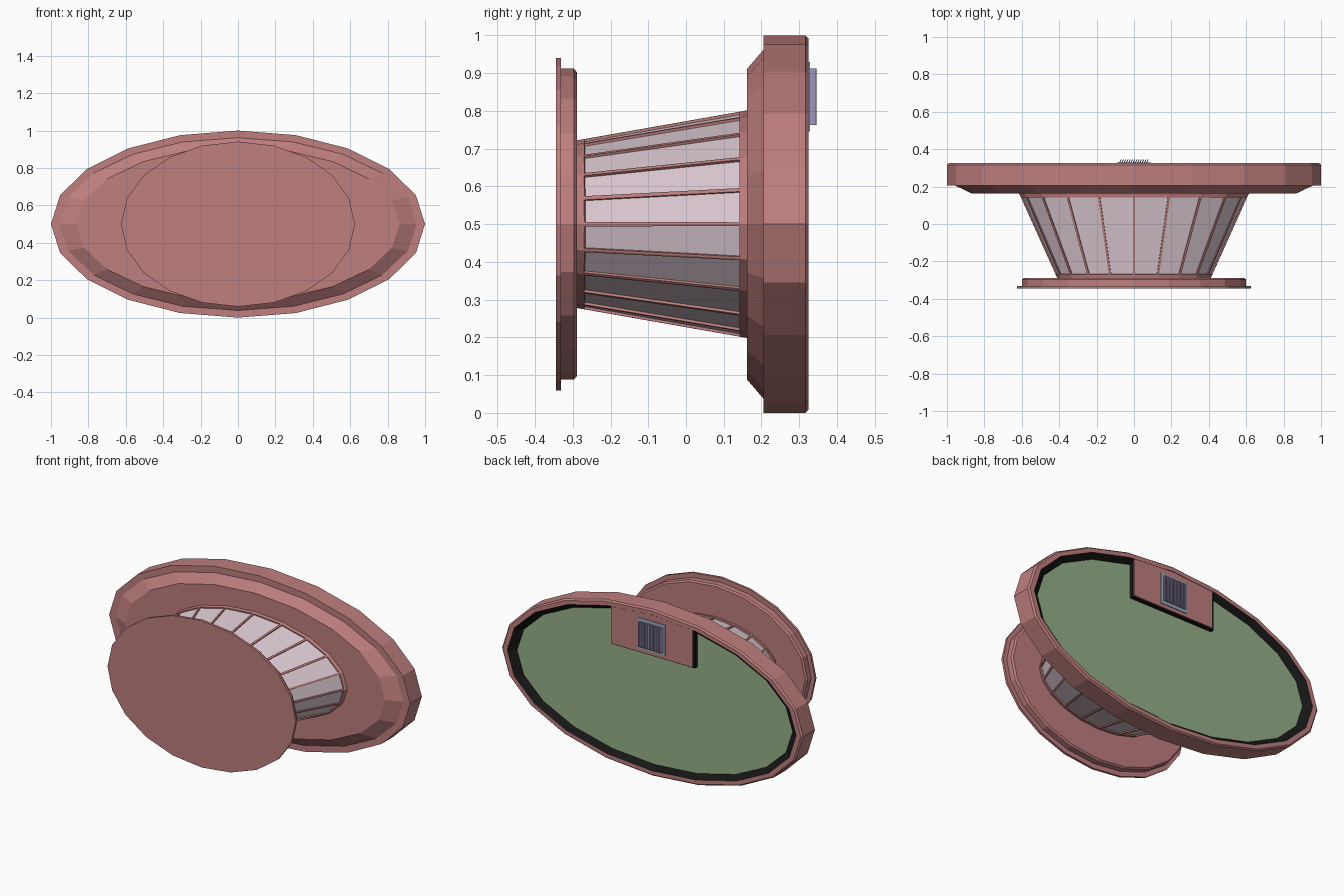
import bpy, bmesh
from math import cos, sin, tau, radians

if "Cube" in bpy.data.objects:
    bpy.data.objects.remove(bpy.data.objects["Cube"])

SIDES = 20


def material(name, r, g, b):
    m = bpy.data.materials.new(name)
    m.diffuse_color = (r, g, b, 1)
    m.use_nodes = True
    m.node_tree.nodes["Principled BSDF"].inputs["Base Color"].default_value = m.diffuse_color
    return m


body = material("rose_body", 0.52, 0.21, 0.21)
pane = material("pale_pane", 0.72, 0.59, 0.65)
green = material("green_panel", 0.30, 0.44, 0.25)
black = material("black_trim", 0.008, 0.008, 0.008)
steel = material("steel", 0.33, 0.40, 0.50)
violet = material("violet_fin", 0.36, 0.31, 0.52)


def finish(name, bm, mats):
    mesh = bpy.data.meshes.new(name)
    bm.to_mesh(mesh)
    bm.free()
    for m in mats:
        mesh.materials.append(m)
    ob = bpy.data.objects.new(name, mesh)
    bpy.context.collection.objects.link(ob)
    return ob


def loft(stations, front=True, back=True):
    """Elliptical rings (y, rx, rz) around the y axis, joined front to back."""
    bm = bmesh.new()
    rings = [[bm.verts.new((rx * cos(tau * k / SIDES), y, 0.5 + rz * sin(tau * k / SIDES)))
              for k in range(SIDES)] for y, rx, rz in stations]
    bands = []
    for a, b in zip(rings, rings[1:]):
        bands.append([bm.faces.new((a[k], b[k], b[(k + 1) % SIDES], a[(k + 1) % SIDES]))
                      for k in range(SIDES)])
    caps = []
    if front:
        caps.append(bm.faces.new(rings[0]))
    if back:
        caps.append(bm.faces.new(rings[-1][::-1]))
    bmesh.ops.recalc_face_normals(bm, faces=bm.faces[:])
    return bm, bands, caps


def box(name, x, y, z, mat, turn=0):
    bpy.ops.mesh.primitive_cube_add(
        size=1, location=(sum(x) / 2, sum(y) / 2, sum(z) / 2), rotation=(0, 0, turn))
    ob = bpy.context.object
    ob.name = name
    ob.scale = (x[1] - x[0], y[1] - y[0], z[1] - z[0])
    ob.data.materials.append(mat)
    return ob


# Front disc: thin face plate stepped down to a chamfered backing
bm, _, _ = loft([(-0.345, 0.625, 0.441), (-0.331, 0.625, 0.441), (-0.331, 0.60, 0.412),
                 (-0.297, 0.60, 0.412), (-0.289, 0.59, 0.403)])
finish("front_disc", bm, [body])

# Flared neck: framed window panes between two end bands
def neck_ring(y):
    t = (y + 0.29) / 0.455
    return (y, 0.41 + 0.205 * t, 0.222 + 0.08 * t)


bm, bands, _ = loft([neck_ring(y) for y in (-0.29, -0.275, 0.147, 0.165)])
bmesh.ops.inset_individual(bm, faces=bands[1], thickness=0.008, depth=0)
bmesh.ops.inset_individual(bm, faces=bands[1], thickness=0.0005, depth=-0.007)
for f in bands[1]:
    f.material_index = 1
finish("window_neck", bm, [body, pane])

# Rear dish: bevelled shoulder, outer rim, black inner wall, recessed green floor
bm, bands, caps = loft([(0.162, 0.865, 0.412), (0.205, 0.955, 0.462), (0.205, 1.0, 0.5),
                        (0.316, 1.0, 0.5), (0.325, 0.99, 0.492), (0.325, 0.96, 0.468),
                        (0.295, 0.915, 0.442)])
for f in bands[-1]:
    f.material_index = 1
caps[1].material_index = 2
finish("rear_dish", bm, [body, black, green])

# Mounting tab with its dark edge
box("mount_tab", (-0.27, 0.27), (0.28, 0.324), (0.725, 0.966), body)
box("mount_tab_edge", (-0.282, 0.274), (0.28, 0.318), (0.719, 0.945), black)

# Vent: base plate and a row of leaning fins
box("vent_plate", (-0.09, 0.09), (0.322, 0.329), (0.745, 0.93), steel)
for i in range(13):
    x = -0.072 + i * 0.012
    box(f"vent_fin_{i + 1}", (x - 0.0025, x + 0.0025), (0.327, 0.346), (0.763, 0.912),
        violet, radians(-25))
